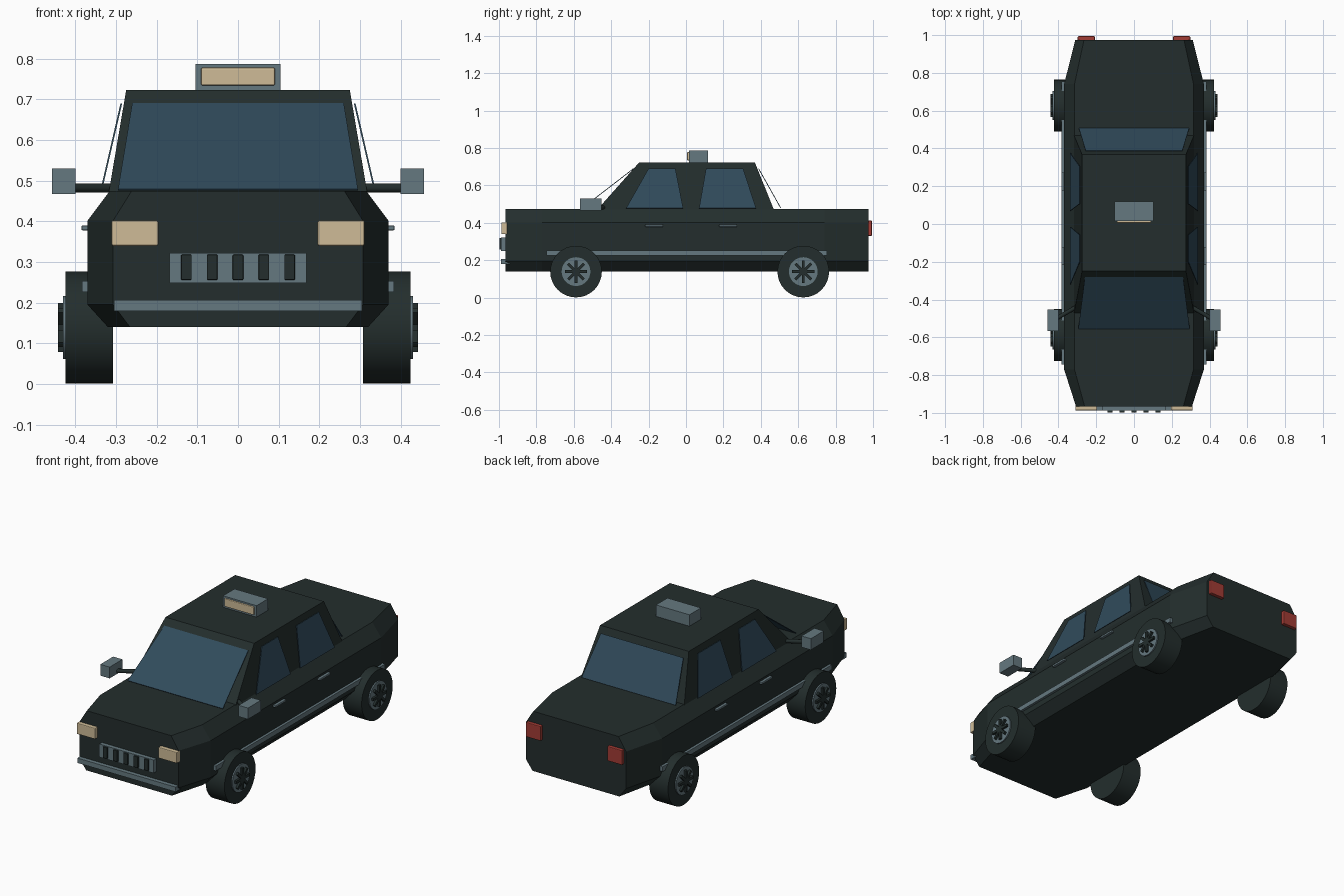
import bpy, bmesh, math
from mathutils import Vector, Matrix

old = bpy.data.objects.get("Cube")
if old:
    bpy.data.objects.remove(old, do_unlink=True)


def material(name, rgb):
    m = bpy.data.materials.new(name)
    m.use_nodes = True
    m.diffuse_color = (*rgb, 1)
    m.node_tree.nodes["Principled BSDF"].inputs["Base Color"].default_value = (*rgb, 1)
    return m


PAINT = material("dark paint", (0.017, 0.027, 0.026))
GREY = material("grey trim", (0.13, 0.19, 0.215))
GLASS = material("blue glass", (0.03, 0.07, 0.105))
CREAM = material("cream lamp", (0.62, 0.5, 0.31))
RED = material("red lamp", (0.36, 0.045, 0.035))


def finish(name, bm, mat):
    bmesh.ops.recalc_face_normals(bm, faces=bm.faces)
    me = bpy.data.meshes.new(name)
    bm.to_mesh(me)
    bm.free()
    me.materials.append(mat)
    ob = bpy.data.objects.new(name, me)
    bpy.context.collection.objects.link(ob)
    return ob


def bevel(ob, width):
    mod = ob.modifiers.new("bevel", "BEVEL")
    mod.width, mod.segments = width, 2


def box(name, x, y, z, mat, round_by=0):
    """Box between pairs of limits on each axis."""
    bm = bmesh.new()
    bmesh.ops.create_cube(bm, size=1)
    for v in bm.verts:
        v.co = [(a + b) / 2 + c * (b - a) for (a, b), c in zip((x, y, z), v.co)]
    ob = finish(name, bm, mat)
    if round_by:
        bevel(ob, round_by)
    return ob


def loft(name, rings, mat):
    """Skin matching rings of points and cap both ends."""
    bm = bmesh.new()
    loops = [[bm.verts.new(p) for p in ring] for ring in rings]
    n = len(loops[0])
    for a, b in zip(loops, loops[1:]):
        for i in range(n):
            j = (i + 1) % n
            bm.faces.new((a[i], a[j], b[j], b[i]))
    bm.faces.new(loops[0])
    bm.faces.new(loops[-1])
    return finish(name, bm, mat)


def plate(name, corners, mat, thick=0.004):
    """Thin pane through four corners."""
    pts = [Vector(c) for c in corners]
    n = (pts[1] - pts[0]).cross(pts[2] - pts[0]).normalized() * thick / 2
    return loft(name, [[p - n for p in pts], [p + n for p in pts]], mat)


def cylinder(name, a, b, radius, mat, sides):
    a, b = Vector(a), Vector(b)
    turn = (b - a).to_track_quat("Z", "Y").to_matrix().to_4x4()
    bm = bmesh.new()
    bmesh.ops.create_cone(bm, cap_ends=True, segments=sides, radius1=radius, radius2=radius,
                          depth=(b - a).length, matrix=Matrix.Translation((a + b) / 2) @ turn)
    ob = finish(name, bm, mat)
    bpy.ops.object.select_all(action="DESELECT")
    bpy.context.view_layer.objects.active = ob
    ob.select_set(True)
    bpy.ops.object.shade_smooth_by_angle(angle=math.radians(35))
    return ob


# Lower body: chamfered section narrowing at nose and tail
half = [(0.32, 0.14), (0.37, 0.195), (0.37, 0.402), (0.315, 0.475)]
section = half + [(-x, z) for x, z in reversed(half)]
loft("body", [[(x * s, y, z) for x, z in section]
              for y, s in ((-0.965, 0.83), (-0.77, 1), (0.74, 1), (0.975, 0.84))], PAINT)


# Cabin: tapered box
def rectangle(w, y0, y1, z):
    return [(-w, y0, z), (w, y0, z), (w, y1, z), (-w, y1, z)]


loft("cabin", [rectangle(0.318, -0.475, 0.47, 0.47), rectangle(0.275, -0.25, 0.368, 0.723)], PAINT)

# Glass panes, leaning out slightly at the bottom
LOW, HIGH = 0.478, 0.69
plate("windscreen", [(-0.295, -0.555, LOW), (0.295, -0.555, LOW),
                     (0.26, -0.28, HIGH), (-0.26, -0.28, HIGH)], GLASS)
plate("rear_window", [(-0.292, 0.507, LOW), (0.292, 0.507, LOW),
                      (0.256, 0.388, HIGH), (-0.256, 0.388, HIGH)], GLASS)

for side, s in (("left", 1), ("right", -1)):
    def sx(a, b):
        return (s * a, s * b) if s > 0 else (s * b, s * a)

    # Side windows
    for place, low, high in (("front", (-0.32, -0.015), (-0.2, -0.057)),
                             ("rear", (0.07, 0.375), (0.107, 0.305))):
        plate(f"{side}_{place}_window", [(s * 0.336, low[0], LOW), (s * 0.336, low[1], LOW),
                                         (s * 0.287, high[1], HIGH), (s * 0.287, high[0], HIGH)], GLASS)

    # Sill strip and door handles
    box(f"{side}_side_strip", sx(0.36, 0.384), (-0.745, 0.755), (0.226, 0.253), GREY)
    for place, y in (("front", -0.17), ("rear", 0.225)):
        box(f"{side}_{place}_handle", sx(0.365, 0.385), (y - 0.048, y + 0.048),
            (0.378, 0.39), GREY, 0.003)

    # Wing mirror on its arm
    cylinder(f"{side}_mirror_arm", (s * 0.29, -0.43, 0.482), (s * 0.41, -0.5, 0.482), 0.011, PAINT, 12)
    box(f"{side}_mirror", sx(0.4, 0.458), (-0.566, -0.452), (0.467, 0.53), GREY)

    # Lamps
    box(f"{side}_headlight", sx(0.196, 0.311), (-0.987, -0.955), (0.34, 0.402), CREAM, 0.004)
    box(f"{side}_tail_light", sx(0.207, 0.298), (0.965, 0.994), (0.33, 0.412), RED, 0.004)

    # Wheels: tyre, grey disc and dark radial spokes
    for place, y in (("front", -0.588), ("rear", 0.627)):
        hub = 0.139
        tyre = cylinder(f"{side}_{place}_tyre", (s * 0.307, y, hub), (s * 0.424, y, hub), 0.138, PAINT, 32)
        cylinder(f"{side}_{place}_rim", (s * 0.42, y, hub), (s * 0.431, y, hub), 0.077, GREY, 32)
        bm = bmesh.new()
        for k in range(4):
            bmesh.ops.create_cube(bm, size=1, matrix=Matrix.Translation((s * 0.435, y, hub))
                                  @ Matrix.Rotation(k * math.pi / 4, 4, "X")
                                  @ Matrix.Diagonal((0.016, 0.12, 0.015, 1)))
        finish(f"{side}_{place}_spokes", bm, PAINT)

# Grille with dark slots, and bumper
box("grille", (-0.169, 0.169), (-0.988, -0.955), (0.249, 0.322), GREY)
for i in range(-2, 3):
    box(f"grille_slot_{i + 3}", (i * 0.0635 - 0.013, i * 0.0635 + 0.013),
        (-0.998, -0.98), (0.256, 0.318), PAINT, 0.002)
box("front_bumper", (-0.305, 0.305), (-0.988, -0.94), (0.18, 0.207), GREY)

# Roof lamp
box("roof_box", (-0.104, 0.104), (0.016, 0.118), (0.718, 0.787), GREY)
box("roof_lamp", (-0.091, 0.091), (0.006, 0.03), (0.734, 0.778), CREAM, 0.004)
